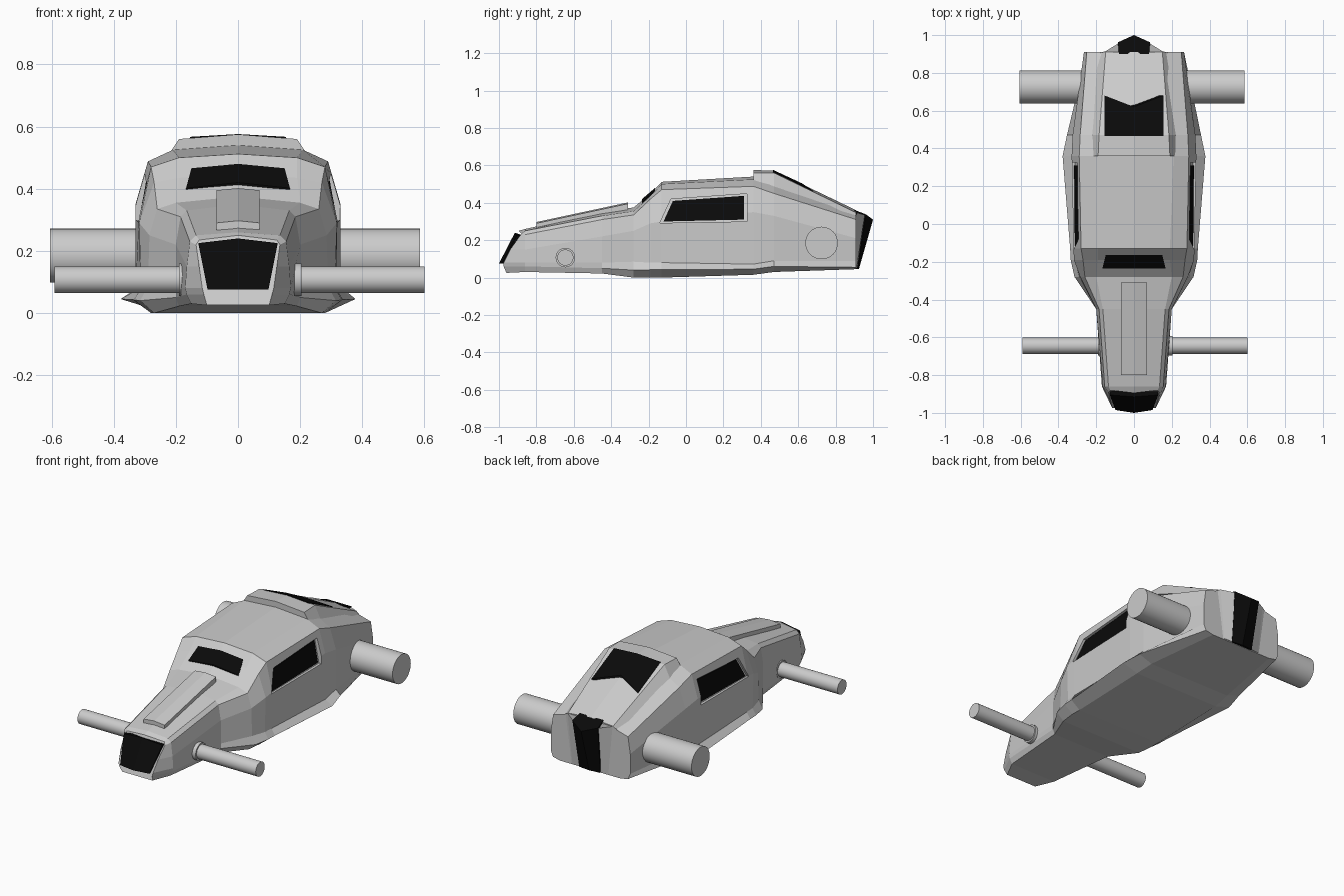
import bpy, bmesh
from mathutils import Vector

black = bpy.data.materials.new("black_glass")
black.diffuse_color = (0.003, 0.003, 0.003, 1)


def make(name, verts, faces, mat=None):
    me = bpy.data.meshes.new(name)
    me.from_pydata([Vector(v) for v in verts], [], faces)
    bm = bmesh.new()
    bm.from_mesh(me)
    bmesh.ops.recalc_face_normals(bm, faces=bm.faces)
    bm.to_mesh(me)
    bm.free()
    ob = bpy.data.objects.new(name, me)
    bpy.context.collection.objects.link(ob)
    if mat:
        me.materials.append(mat)
    return ob


def loft(name, stations, mat=None):
    """Skin half sections (outer points, then one centre point), mirrored over x."""
    rings = [h + [(-x, y, z) for x, y, z in reversed(h[:-1])] for h in stations]
    n = len(rings[0])
    faces = [list(range(n)), [len(rings) * n - n + i for i in range(n)]]
    for s in range(len(rings) - 1):
        for i in range(n):
            j = (i + 1) % n
            faces.append([s * n + i, s * n + j, s * n + n + j, s * n + n + i])
    return make(name, [v for r in rings for v in r], faces, mat)


def slab(name, outline, dx, mat=None):
    """Polygon thickened along x."""
    n = len(outline)
    verts = outline + [(x + dx, y, z) for x, y, z in outline]
    faces = [list(range(n)), list(range(n, 2 * n))]
    faces += [[i, (i + 1) % n, n + (i + 1) % n, n + i] for i in range(n)]
    return make(name, verts, faces, mat)


def rod(name, x0, x1, y, z, r):
    bpy.ops.mesh.primitive_cylinder_add(vertices=32, radius=r, depth=x1 - x0,
                                        location=((x0 + x1) / 2, y, z), rotation=(0, 1.570796, 0))
    bpy.context.object.name = name
    bpy.ops.object.shade_smooth_by_angle()


# Body: y, then bottom, skirt, sill, belt, shoulder, roof edge (x, z), centre z
rows = [
    (-.86, .15, .03, .165, .06, .17, .08, .165, .15, .155, .23, .135, .25, .26),
    (-.45, .19, .022, .2, .05, .2, .08, .2, .22, .185, .31, .165, .33, .35),
    (-.28, .27, 0, .315, .04, .29, .085, .285, .25, .26, .335, .2, .355, .375),
    (-.19, .28, 0, .335, .042, .312, .08, .318, .29, .27, .42, .19, .435, .45),
    (-.13, .28, 0, .338, .043, .315, .08, .32, .30, .28, .47, .19, .50, .512),
    (.36, .28, .015, .378, .045, .33, .072, .33, .35, .29, .488, .21, .525, .54),
    (.47, .27, .03, .355, .06, .325, .09, .325, .33, .285, .45, .2, .50, .52),
    (.91, .2, .045, .25, .055, .265, .09, .265, .21, .25, .31, .16, .335, .35),
]
nose = [(.10, -.96, .025), (.11, -.975, .06), (.115, -.975, .08), (.125, -.94, .15),
        (.135, -.89, .22), (.125, -.88, .235), (0, -.895, .25)]
stations = [nose]
for r in rows:
    stations.append([(r[i], r[0], r[i + 1]) for i in range(1, 13, 2)] + [(0, r[0], r[13])])
body = loft("body", stations)

# Side windows: recess cut in the body, dark pane on the recess floor
pane = [(.307, -.12, .30), (.281, -.07, .41), (.287, .31, .437), (.311, .31, .31)]
frame = [(.308, -.14, .292), (.277, -.08, .42), (.283, .325, .448), (.313, .325, .30)]
for side, s in (("left", -1), ("right", 1)):
    cutter = slab("window_cutter", [(x * s, y, z) for x, y, z in frame], .1 * s)
    mod = body.modifiers.new("recess", 'BOOLEAN')
    mod.operation = 'DIFFERENCE'
    mod.solver = 'EXACT'
    mod.object = cutter
    bpy.context.view_layer.objects.active = body
    bpy.ops.object.modifier_apply(modifier=mod.name)
    bpy.data.objects.remove(cutter)
    slab(side + "_window", [((x - .004) * s, y, z) for x, y, z in pane], .01 * s, black)

# Front grille
loft("grille", [
    [(.098, -.95, .075), (.098, -.985, .075), (0, -1, .075)],
    [(.128, -.87, .225), (.128, -.905, .225), (0, -.915, .24)]], black)

# Raised hood panel
loft("hood_panel", [
    [(.07, -.80, .24), (.07, -.80, .29), (0, -.80, .297)],
    [(.07, -.31, .34), (.07, -.31, .395), (0, -.31, .402)]])

# Windshield
loft("windshield", [
    [(.167, -.235, .37), (.167, -.235, .402), (0, -.235, .42)],
    [(.15, -.165, .43), (.15, -.165, .466), (0, -.165, .48)]], black)

# Rear hatch with its window
loft("rear_hatch", [
    [(.23, .36, .50), (.19, .36, .56), (0, .36, .575)],
    [(.23, .47, .47), (.185, .47, .56), (0, .47, .572)],
    [(.20, .91, .31), (.15, .91, .347), (0, .91, .36)]])
loft("rear_window", [
    [(.155, .465, .53), (.155, .465, .567), (0, .465, .576)],
    [(.155, .68, .43), (.155, .68, .464), (0, .62, .504)]], black)

# Tail wedge: grey flanks with a dark centre strip
loft("tail", [
    [(.16, .90, .05), (.12, .912, .05), (.06, .915, .05), (0, .92, .05)],
    [(.2, .90, .32), (.15, .915, .347), (.085, .955, .335), (0, .99, .31)]])
loft("tail_strip", [
    [(.06, .90, .047), (.07, .918, .047), (0, .925, .047)],
    [(.08, .90, .362), (.085, .962, .338), (0, 1.0, .31)]], black)

# Axles and front collars
rod("front_axle", -.59, .60, -.645, .107, .043)
rod("front_collar", -.19, .205, -.645, .107, .052)
rod("rear_axle", -.605, .585, .725, .185, .087)
